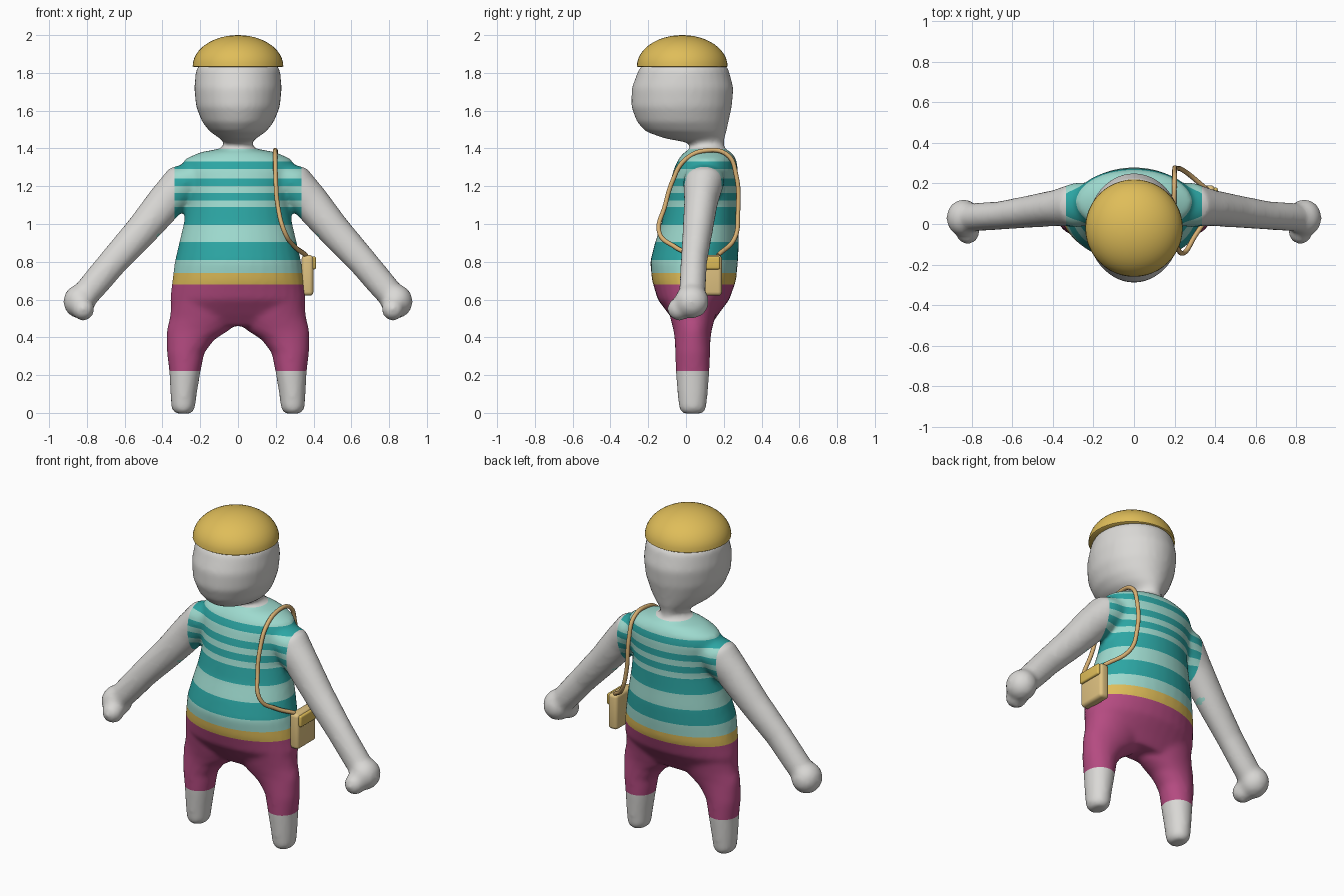
import bpy, bmesh, math
from mathutils import Vector, Matrix

if "Cube" in bpy.data.objects:
    bpy.data.objects.remove(bpy.data.objects["Cube"])


def material(name, colour):
    mat = bpy.data.materials.new(name)
    mat.use_nodes = True
    mat.diffuse_color = (*colour, 1)
    mat.node_tree.nodes["Principled BSDF"].inputs["Base Color"].default_value = (*colour, 1)
    return mat


SKIN = material("pale grey skin", (0.70, 0.69, 0.67))
DARK = material("dark teal", (0.025, 0.38, 0.37))
LIGHT = material("light teal", (0.34, 0.70, 0.62))
PINK = material("raspberry pink", (0.46, 0.07, 0.22))
GOLD = material("gold", (0.74, 0.51, 0.10))
TAN = material("tan bag", (0.74, 0.54, 0.22))
STRAP = material("strap leather", (0.68, 0.43, 0.17))


def add_object(name, bm, *mats):
    mesh = bpy.data.meshes.new(name)
    bmesh.ops.recalc_face_normals(bm, faces=bm.faces)
    bm.to_mesh(mesh)
    bm.free()
    for mat in mats:
        mesh.materials.append(mat)
    obj = bpy.data.objects.new(name, mesh)
    bpy.context.collection.objects.link(obj)
    return obj


def smooth(obj, angle=40):
    bpy.ops.object.select_all(action="DESELECT")
    obj.select_set(True)
    bpy.context.view_layer.objects.active = obj
    bpy.ops.object.shade_smooth_by_angle(angle=math.radians(angle))


def loft(bm, rings, across, sides=32):
    """Closed tube through (centre, half width, half depth) rings."""
    across, depth = Vector(across).normalized(), Vector((0, 1, 0))
    loops = []
    for centre, a, b in rings:
        turns = [2 * math.pi * i / sides for i in range(sides)]
        loops.append([bm.verts.new(Vector(centre) + across * a * math.cos(t)
                                   + depth * b * math.sin(t)) for t in turns])
    for low, high in zip(loops, loops[1:]):
        for i in range(sides):
            j = (i + 1) % sides
            bm.faces.new((low[i], low[j], high[j], high[i]))
    bm.faces.new(loops[0])
    bm.faces.new(loops[-1])


def ball(bm, centre, size):
    place = Matrix.Translation(centre) @ Matrix.Diagonal((*size, 1))
    bmesh.ops.create_uvsphere(bm, u_segments=24, v_segments=16, radius=1, matrix=place)


# Trunk, neck and head: height, front y, back y, half width
trunk = [
    (0.46, -0.04, 0.13, 0.30), (0.52, -0.09, 0.17, 0.355), (0.60, -0.15, 0.23, 0.36),
    (0.70, -0.18, 0.265, 0.348), (0.80, -0.19, 0.275, 0.335), (0.90, -0.165, 0.28, 0.312),
    (1.00, -0.13, 0.275, 0.288), (1.10, -0.11, 0.275, 0.27), (1.20, -0.09, 0.275, 0.28),
    (1.29, -0.065, 0.275, 0.30), (1.345, -0.04, 0.265, 0.28), (1.38, -0.01, 0.24, 0.20),
    (1.40, 0.03, 0.20, 0.09), (1.43, 0.01, 0.20, 0.07), (1.455, -0.12, 0.205, 0.10),
    (1.49, -0.215, 0.215, 0.15), (1.54, -0.26, 0.225, 0.19), (1.62, -0.29, 0.243, 0.222),
    (1.72, -0.288, 0.252, 0.232), (1.82, -0.25, 0.225, 0.222), (1.90, -0.17, 0.15, 0.15),
]
bm = bmesh.new()
loft(bm, [((0, (f + b) / 2, z), w, (b - f) / 2) for z, f, b, w in trunk], (1, 0, 0))

# Legs: centre x, height, half width, half depth
leg = [
    (0.29, -0.004, 0.04, 0.05), (0.29, 0.02, 0.062, 0.072), (0.288, 0.10, 0.07, 0.08),
    (0.281, 0.22, 0.083, 0.09), (0.277, 0.32, 0.10, 0.092), (0.25, 0.39, 0.128, 0.095),
    (0.21, 0.44, 0.168, 0.102), (0.18, 0.50, 0.182, 0.118), (0.18, 0.60, 0.17, 0.14),
]
# Arms: centre x, y, height, half thickness, half depth
arm = [
    (0.17, 0.10, 1.28, 0.08, 0.10), (0.28, 0.095, 1.225, 0.11, 0.11),
    (0.38, 0.08, 1.12, 0.10, 0.09), (0.51, 0.062, 0.965, 0.088, 0.08),
    (0.66, 0.042, 0.80, 0.078, 0.07), (0.77, 0.035, 0.67, 0.075, 0.07),
    (0.83, 0.03, 0.60, 0.07, 0.07),
]
for side in (1, -1):
    loft(bm, [((side * x, 0.035, z), a, b) for x, z, a, b in leg], (1, 0, 0))
    loft(bm, [((side * x, y, z), a, b) for x, y, z, a, b in arm], (side * 0.76, 0, 0.65))
    ball(bm, (side * 0.84, 0.03, 0.59), (0.085, 0.092, 0.09))
    ball(bm, (side * 0.82, -0.035, 0.55), (0.06, 0.065, 0.062))
source = add_object("body_source", bm)

# Fuse the limbs into one soft skin
fuse = source.modifiers.new("fuse", "REMESH")
fuse.mode = "VOXEL"
fuse.voxel_size = 0.014
soften = source.modifiers.new("soften", "SMOOTH")
soften.factor = 0.5
soften.iterations = 9
bpy.context.view_layer.update()
graph = bpy.context.evaluated_depsgraph_get()
bm = bmesh.new()
bm.from_mesh(source.evaluated_get(graph).to_mesh())
bpy.data.objects.remove(source)

# Clothing bands: upper limit of each, with its material slot
body_mats = [SKIN, DARK, LIGHT, PINK, GOLD]
bands = [(0.222, 0), (0.68, 3), (0.74, 4), (0.81, 2), (0.905, 1), (0.995, 2), (1.09, 1),
         (1.125, 2), (1.165, 1), (1.20, 2), (1.24, 1), (1.29, 2), (1.33, 1), (1.398, 2)]
SLEEVE = 0.335


def cut(point, normal):
    geom = bm.verts[:] + bm.edges[:] + bm.faces[:]
    bmesh.ops.bisect_plane(bm, geom=geom, dist=0.0001, plane_co=point, plane_no=normal)


for top, _ in bands:
    cut((0, 0, top), (0, 0, 1))
for side in (1, -1):
    cut((side * SLEEVE, 0, 0), (1, 0, 0))
for face in bm.faces:
    c = face.calc_center_median()
    bare = abs(c.x) > 0.43 or (abs(c.x) > SLEEVE and c.z > 0.95)
    face.material_index = 0 if bare else next((m for top, m in bands if c.z < top), 0)
smooth(add_object("body", bm, *body_mats), 60)

# Domed cap with a flat underside
bm = bmesh.new()
profile = [(0.24 * math.cos(t), 0.165 * math.sin(t))
           for t in (math.pi / 2 * i / 12 for i in range(12))]
loft(bm, [((0, -0.02, 1.83), 0.232, 0.232)]
     + [((0, -0.02, 1.835 + h), r, r) for r, h in profile], (1, 0, 0), 48)
crown = bm.faces[-1] if bm.faces.ensure_lookup_table() is None else None
bmesh.ops.poke(bm, faces=[crown])
max(bm.verts, key=lambda v: v.co.z + 0.001 * (len(v.link_faces) > 10)).co.z = 2.0
smooth(add_object("cap", bm, GOLD), 50)


def rounded_box(name, centre, size, radius, mat):
    bm = bmesh.new()
    place = Matrix.Translation(centre) @ Matrix.Diagonal((*size, 1))
    bmesh.ops.create_cube(bm, size=1, matrix=place)
    bmesh.ops.bevel(bm, geom=bm.edges[:], offset=radius, segments=4,
                    profile=0.5, affect="EDGES")
    smooth(add_object(name, bm, mat))


# Shoulder bag with its flap
rounded_box("bag", (0.368, 0.10, 0.728), (0.062, 0.18, 0.215), 0.02, TAN)
rounded_box("bag_flap", (0.402, 0.10, 0.794), (0.022, 0.16, 0.068), 0.01, GOLD)

# Strap looping over the shoulder
path = [
    (0.36, 0.03, 0.835), (0.30, -0.06, 0.88), (0.25, -0.14, 0.95), (0.21, -0.11, 1.10),
    (0.20, -0.07, 1.23), (0.198, -0.01, 1.335), (0.197, 0.10, 1.388), (0.20, 0.22, 1.365),
    (0.20, 0.265, 1.26), (0.21, 0.275, 1.06), (0.25, 0.26, 0.93), (0.36, 0.17, 0.835),
]
curve = bpy.data.curves.new("bag_strap", "CURVE")
curve.dimensions = "3D"
curve.bevel_depth = 0.012
curve.bevel_resolution = 3
curve.use_fill_caps = True
spline = curve.splines.new("BEZIER")
spline.bezier_points.add(len(path) - 1)
for point, co in zip(spline.bezier_points, path):
    point.co = co
    point.handle_left_type = point.handle_right_type = "AUTO"
curve.materials.append(STRAP)
bpy.context.collection.objects.link(bpy.data.objects.new("bag_strap", curve))
